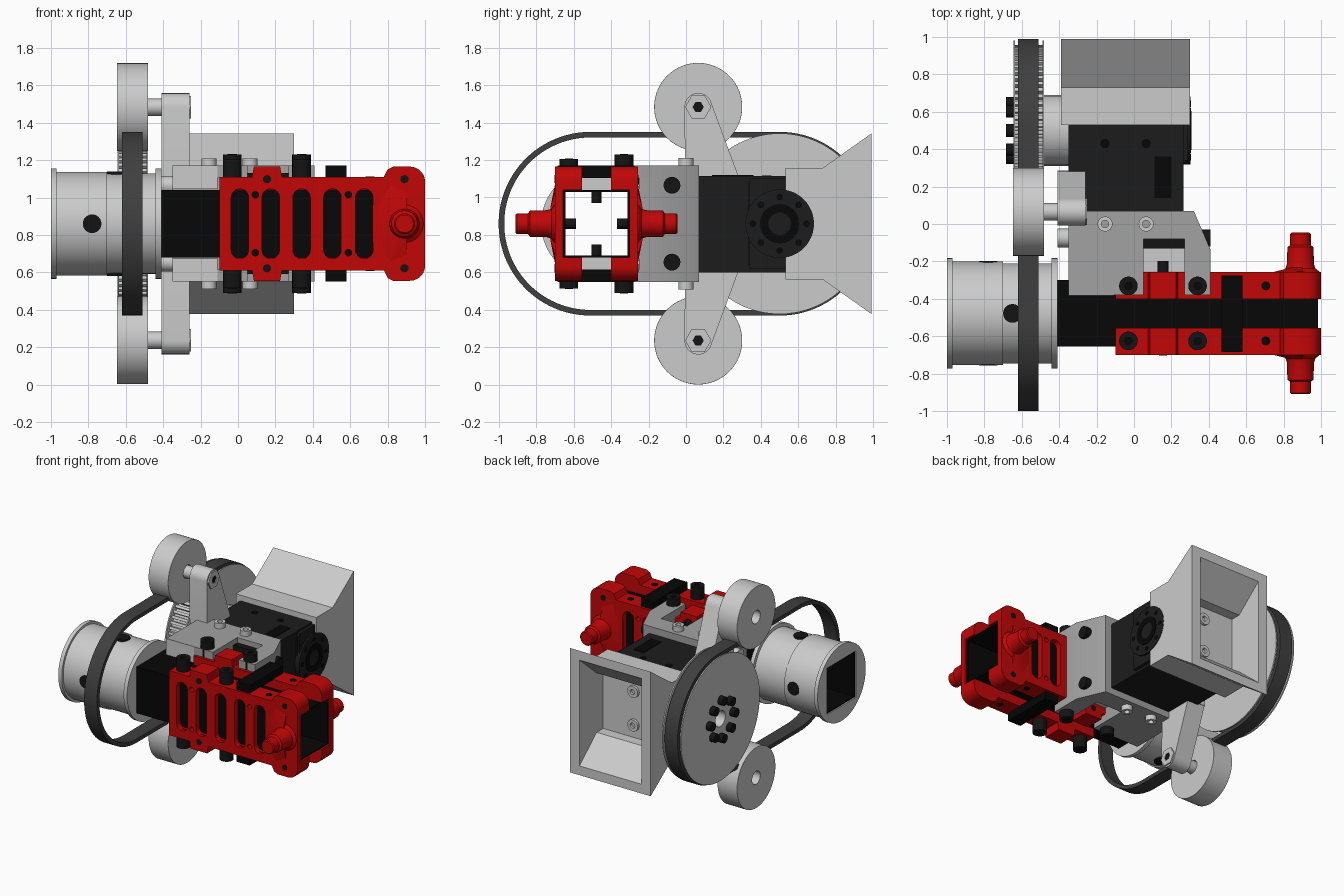
import bpy, bmesh
from math import sin, cos, pi

if "Cube" in bpy.data.objects:
    bpy.data.objects.remove(bpy.data.objects["Cube"])

CY, CZ = -0.478, 0.86      # axis of the square tube
PY = 0.5                   # y of the pulley axis


def mat(name, c):
    m = bpy.data.materials.new(name)
    m.diffuse_color = (*c, 1)
    m.use_nodes = True
    m.node_tree.nodes["Principled BSDF"].inputs["Base Color"].default_value = m.diffuse_color
    return m


RED = mat("red", (0.54, 0.002, 0.002))
BLACK = mat("black", (0.002, 0.002, 0.002))
BOLT = mat("bolt_black", (0.007, 0.007, 0.007))
DARK = mat("motor_dark", (0.012, 0.012, 0.012))
RUBBER = mat("belt_rubber", (0.05, 0.05, 0.05))
GREY = mat("mid_grey", (0.36, 0.36, 0.36))
PALE = mat("pale_grey", (0.52, 0.52, 0.52))


def finish(name, bm, m):
    bmesh.ops.remove_doubles(bm, verts=bm.verts, dist=1e-5)
    bmesh.ops.recalc_face_normals(bm, faces=bm.faces)
    me = bpy.data.meshes.new(name)
    bm.to_mesh(me)
    bm.free()
    if m:
        me.materials.append(m)
    ob = bpy.data.objects.new(name, me)
    bpy.context.collection.objects.link(ob)
    return ob


def plate(name, axis, lo, hi, outlines, m=None):
    """Extrude flat outlines (first outer, rest holes) along an axis."""
    cu = bpy.data.curves.new(name, 'CURVE')
    cu.dimensions, cu.fill_mode = '2D', 'BOTH'
    cu.extrude = abs(hi - lo) / 2
    for o in outlines:
        sp = cu.splines.new('POLY')
        sp.points.add(len(o) - 1)
        for p, (u, v) in zip(sp.points, o):
            p.co = (u, v, 0, 1)
        sp.use_cyclic_u = True
    tmp = bpy.data.objects.new("tmp", cu)
    bpy.context.collection.objects.link(tmp)
    dg = bpy.context.evaluated_depsgraph_get()
    me = bpy.data.meshes.new_from_object(tmp.evaluated_get(dg))
    bpy.data.objects.remove(tmp)
    bm = bmesh.new()
    bm.from_mesh(me)
    bpy.data.meshes.remove(me)
    mid = (lo + hi) / 2
    for vt in bm.verts:
        u, v, w = vt.co
        w += mid
        vt.co = {'x': (w, u, v), 'y': (u, w, v), 'z': (u, v, w)}[axis]
    return finish(name, bm, m)


def loft(name, rings, m=None):
    bm = bmesh.new()
    vs = [[bm.verts.new(p) for p in r] for r in rings]
    n = len(vs[0])
    for a, b in zip(vs, vs[1:]):
        for i in range(n):
            bm.faces.new((a[i], a[(i + 1) % n], b[(i + 1) % n], b[i]))
    bm.faces.new(vs[0])
    bm.faces.new(vs[-1])
    return finish(name, bm, m)


def arc(u, v, r, a0=0, a1=360, n=48):
    k = n if abs(a1 - a0) == 360 else n - 1
    return [(u + r * cos((a0 + (a1 - a0) * i / k) * pi / 180),
             v + r * sin((a0 + (a1 - a0) * i / k) * pi / 180)) for i in range(n)]


def rect(u0, u1, v0, v1):
    return [(u0, v0), (u1, v0), (u1, v1), (u0, v1)]


def cyl(name, axis, lo, hi, u, v, r, m=None, n=24, hole=0):
    o = [arc(u, v, r, n=n)] + ([arc(u, v, hole, n=n)] if hole else [])
    return plate(name, axis, lo, hi, o, m)


def fz(s, pts):
    """Mirror (u, z) points about the centre height when s is -1."""
    return [(u, CZ + s * (z - CZ)) for u, z in pts]


# Square tube
inner = rect(CY - .165, CY + .165, CZ - .17, CZ + .17)
outer = rect(CY - .178, CY + .178, CZ - .18, CZ + .18)
plate("square_tube", 'x', -.99, .985, [outer, inner], BLACK)

# Spool on the tube, with set screws
for i, (a, b, r) in enumerate([(-1, -.97, .295), (-.97, -.7, .277), (-.7, -.44, .268), (-.44, -.41, .295)]):
    plate(f"spool_section_{i}", 'x', a, b, [arc(CY, CZ, r, n=64), outer], PALE)
for s in (-1, 1):
    for r, a, b in ((.027, .11, .2), (.05, .19, .279)):
        cyl("spool_screw_side", 'y', CY + s * a, CY + s * b, -.78, CZ, r, BOLT)
        cyl("spool_screw_vertical", 'z', CZ + s * a, CZ + s * b, -.65, CY, r, BOLT)

# Drive belt and toothed pulley
stadium = lambda r: arc(PY, CZ, r, -90, 90, 48) + arc(-.51, CZ, r, 90, 270, 48)
plate("belt", 'x', -.62, -.51, [stadium(.49), stadium(.46)], RUBBER)
teeth = [(PY + r * cos(a), CZ + r * sin(a)) for i in range(72)
         for a, r in [((i + k) * 2 * pi / 72, q) for k, q in ((0, .458), (.5, .458), (.55, .43), (.95, .43))]]
plate("pulley_teeth", 'x', -.637, -.487, [teeth, arc(PY, CZ, .06)])
for a, b in ((-.645, -.635), (-.49, -.48)):
    cyl("pulley_flange", 'x', a, b, PY, CZ, .482, PALE, 80, .06)
cyl("pulley_hub", 'x', -.56, -.34, PY, CZ, .19)
for u, v in arc(PY, CZ, .145, n=8):
    cyl("pulley_bolt", 'x', -.685, -.64, u, v, .034, BOLT, 16)

# Bracket that joins tube and motor
notch = [(.27, -.38), (.27, -.08), (.05, -.08), (.05, -.38)]
back = [(-.35, .07), (.32, .07), (.41, -.14)]
plate("bracket_core", 'z', .61, 1.11,
      [back + [(.41, -.25), (.27, -.25), (.27, -.08), (.05, -.08), (.05, -.25), (-.35, -.25)]], GREY)
plate("bracket_notch_back", 'z', .66, 1.06, [rect(.05, .27, -.255, -.08)])

for s in (1, -1):
    z = lambda h: CZ + s * (h - CZ)
    plate("bracket_plate", 'z', z(1.105), z(1.17), [back + [(.41, -.38)] + notch + [(-.35, -.38)]], GREY)
    plate("bracket_lip", 'z', z(1.045), z(1.168), [rect(-.349, -.11, -.381, -.25)])
    plate("notch_bar", 'z', z(1.06), z(1.13), [rect(.05, .27, -.13, -.08)], BOLT)
    for x in (-.155, .065):
        cyl("bracket_bolt", 'z', z(1.17), z(1.21), x, 0, .04, None, 24, .02)
    # side screws
    cyl("bracket_side_screw", 'x', .35, .408, -.075, z(1.065), .045, BOLT)
    cyl("bracket_left_screw", 'x', -.41, -.34, -.075, z(1.065), .05)

    # Idler arm, roller, axle and nut
    arm = [(-.005, 1.1), (.285, 1.1)] + arc(.065, 1.485, .073, 15, 180, 14)
    plate("idler_arm", 'x', -.41, -.26, [fz(s, arm)], PALE)
    plate("idler_arm_foot", 'x', -.41, -.35, [fz(s, rect(-.005, .285, 1.0, 1.11))], PALE)
    zr = z(1.483)
    r = cyl("idler_roller", 'x', -.648, -.48, .065, zr, .235, PALE, 64, .05)
    bv = r.modifiers.new("soft_rim", 'BEVEL')
    bv.width, bv.segments, bv.angle_limit = .008, 2, .8
    cyl("idler_axle", 'x', -.58, -.40, .065, zr, .046)
    cyl("idler_nut", 'x', -.265, -.25, .065, zr, .07, PALE, 6, .03)
    cyl("idler_axle_end", 'x', -.3, -.255, .065, zr, .03, BOLT)

    # Clamp bolts through the rails
    for x in (-.03, .34):
        for y, top in ((CY - .147, 1.205), (CY + .147, 1.23)):
            cyl("clamp_bolt_head", 'z', z(1.1), z(top), x, y, .05, BOLT, 24)
            cyl("clamp_bolt_socket", 'z', z(top), z(top + .002), x, y, .025, BLACK, 6)
    # Black strap across both rails
    plate("strap", 'z', z(1.105), z(1.17), [rect(.468, .58, -.685, -.275)], BLACK)

# Motor
plate("motor_body", 'x', -.35, .265, [rect(.07, .54, .6, 1.115)], DARK)
plate("motor_gear_case", 'x', -.33, .275,
      [[(.33, 1.08), (.33, .64)] + arc(PY, CZ, .185, -90, 90, 24)], DARK)
plate("motor_top_step", 'x', .2, .29, [rect(.34, .53, .62, 1.1)], DARK)
cyl("motor_horn", 'x', .26, .303, PY, CZ, .183, DARK, 48)
cyl("horn_ring", 'x', .3, .307, PY, CZ, .105, BLACK, 40, .06)
for u, v in arc(PY, CZ, .143, n=8):
    cyl("horn_hole", 'x', .3, .305, u, v, .018, BLACK, 12)
for s in (1, -1):
    for x in (-.155, .065):
        cyl("motor_screw_hole", 'z', CZ + s * .25, CZ + s * .257, x, .43, .025, BLACK, 16)
    plate("motor_cover", 'z', CZ + s * .25, CZ + s * .259, [rect(.11, .2, .14, .36)], BLACK)


# Flared motor shroud, open towards the back
def ring(y, hx, hz):
    return [(u - .045, y, v + CZ) for u, v in rect(-hx, hx, -hz, hz)]


loft("shroud", [ring(.53, .345, .298), ring(.73, .345, .298), ring(.99, .345, .482),
                ring(.99, .265, .41), ring(.78, .265, .23), ring(.7, .265, .23)])
for z in (-.13, .13):
    cyl("shroud_bolt", 'y', .68, .72, -.045, CZ + z, .045, None, 24, .02)

# Red clamp shells on both sides of the tube
half = [(-.1, 1.11), (.075, 1.11), (.085, 1.165), (.225, 1.165), (.235, 1.11), (.78, 1.11), (.8, 1.15), (.83, 1.165)]
half += arc(.92, 1.085, .08, 90, 0, 8)
full = half + fz(-1, half)[::-1]
slots = [arc(x, 1.0, .047, 0, 180, 10) + arc(x, .72, .047, 180, 360, 10)
         for x in (.01, .175, .34, .505, .675)]
holes = [arc(x, CZ + d, .018, n=12) for x in (.0925, .59) for d in (-.155, .155)]
for side, s in (("front", -1), ("back", 1)):
    y = lambda d: CY + s * d
    plate(f"{side}_clamp_wall", 'y', y(.177), y(.222), [full] + slots + holes, RED)
    for t in (1, -1):
        rail = fz(t, [(-.1, 1.04)] + half + [(1, 1.04)])
        plate(f"{side}_clamp_rail", 'y', y(.077), y(.2), [rail], RED)
        for x in (.155, .89):
            cyl(f"{side}_cross_screw", 'y', y(.15), y(.224), x, CZ + t * .238, .022, BOLT, 16)
        cyl(f"{side}_rail_hole", 'z', CZ + t * .24, CZ + t * .252, .705, y(.147), .024, BLACK, 16)
    cyl(f"{side}_notch_screw", 'y', y(.2), y(.28 if s > 0 else .222), .155, CZ + .238, .03, BOLT, 16)
    # wedge blending into the trunnion
    lo = [(.72, .96), (.8, 1.1), (.9, 1.05), (.9, .67), (.8, .62), (.72, .76)]
    hi = [(.84, .92), (.86, .95), (.9, .95), (.9, .77), (.86, .77), (.84, .8)]
    loft(f"{side}_trunnion_gusset", [[(u, y(.215), v) for u, v in lo], [(u, y(.245), v) for u, v in hi]], RED)
    # turned trunnion with a flared foot
    prof = [(.105, .21), (.1, .225), (.08, .24), (.072, .265), (.07, .355), (.055, .365), (.055, .425), (.048, .432)]
    loft(f"{side}_trunnion", [[(u, y(d), v) for u, v in arc(.89, CZ, r, n=32)] for r, d in prof], RED)

# Smooth the round parts, keep the edges sharp
for ob in bpy.context.scene.objects:
    ob.select_set(True)
bpy.context.view_layer.objects.active = bpy.context.scene.objects[0]
bpy.ops.object.shade_smooth_by_angle(angle=0.5)
